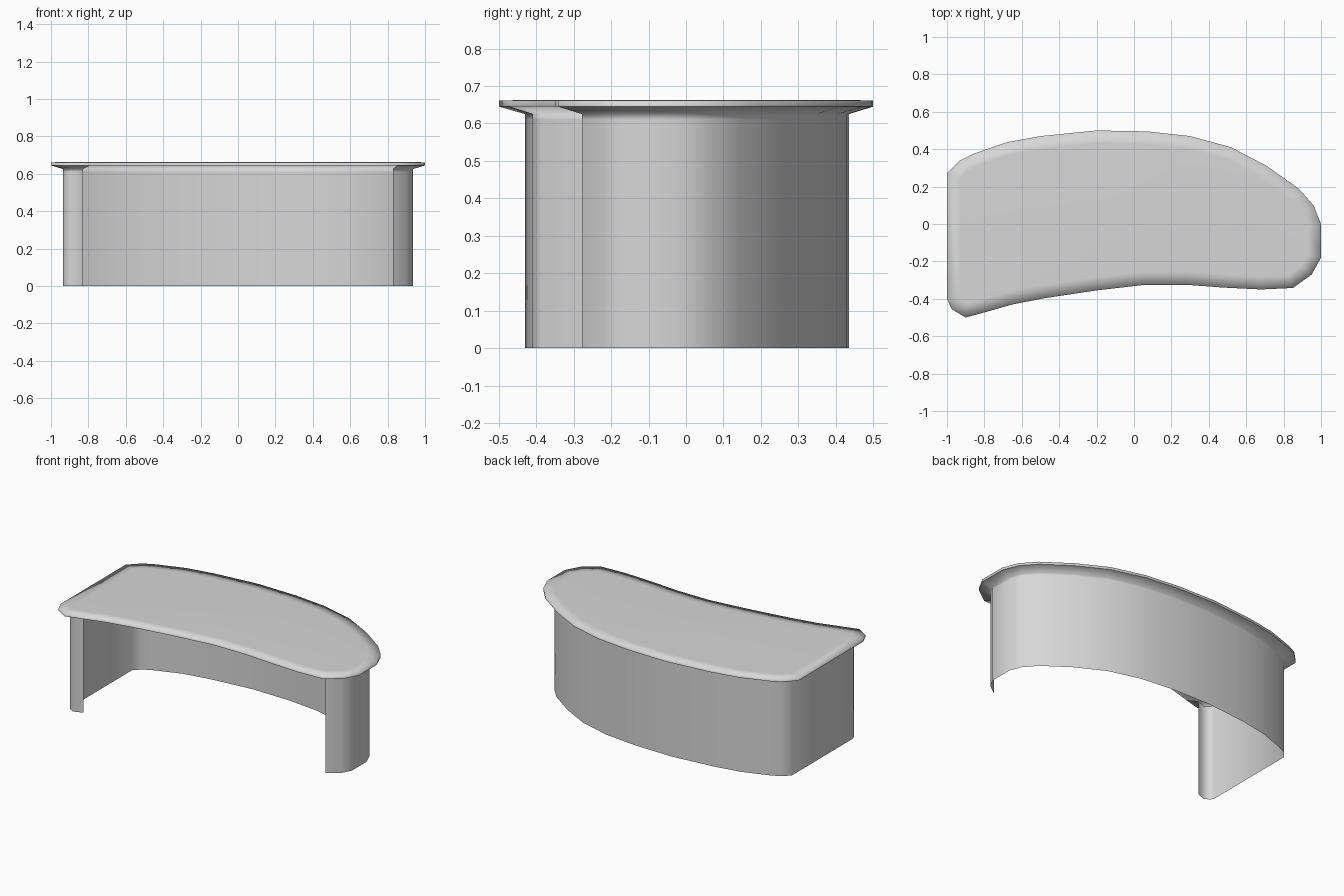
import bpy
import bmesh
from mathutils import Vector

cube = bpy.data.objects.get("Cube")
if cube:
    bpy.data.objects.remove(cube, do_unlink=True)

# One light grey finish for the whole counter
grey = bpy.data.materials.new("light grey")
grey.use_nodes = True
colour = (0.68, 0.68, 0.68, 1)
grey.diffuse_color = colour
grey.node_tree.nodes["Principled BSDF"].inputs["Base Color"].default_value = colour

# Counter outline, clockwise: left end, back curve, right end, front edge
back = [(-1, -.4), (-1, .27), (-.93, .34), (-.86, .375), (-.68, .437), (-.5, .47),
        (-.2, .5), (.07, .495), (.3, .47), (.52, .41), (.71, .31), (.88, .19),
        (.96, .1), (1, 0), (1, -.18), (.95, -.27), (.85, -.342)]
front = [(.68, -.35), (.48, -.34), (.28, -.325), (.06, -.325), (-.2, -.355),
         (-.48, -.397), (-.65, -.43), (-.79, -.47)]
corner = [(-.9, -.5), (-.975, -.455)]
outline = [Vector(p) for p in back + front + corner]


def inset(points, distance):
    """Move a closed clockwise outline inwards with mitred corners."""
    result = []
    for i, p in enumerate(points):
        a = (p - points[i - 1]).normalized()
        b = (points[(i + 1) % len(points)] - p).normalized()
        n1, n2 = Vector((a.y, -a.x)), Vector((b.y, -b.x))
        result.append(p + (n1 + n2) * distance / (1 + n1.dot(n2)))
    return result


def ring(bm, points, z):
    return [bm.verts.new((p.x, p.y, z)) for p in points]


def bridge(bm, rings, closed):
    for lower, upper in zip(rings, rings[1:]):
        n = len(lower)
        for i in range(n if closed else n - 1):
            j = (i + 1) % n
            bm.faces.new((lower[j], lower[i], upper[i], upper[j]))


def finish(bm, name):
    mesh = bpy.data.meshes.new(name)
    bm.to_mesh(mesh)
    bm.free()
    mesh.materials.append(grey)
    mesh.shade_smooth()
    obj = bpy.data.objects.new(name, mesh)
    bpy.context.collection.objects.link(obj)


# Countertop: upright rim and soft-edged top, a thin shell open underneath
bm = bmesh.new()
rings = [ring(bm, outline, .645), ring(bm, outline, .661),
         ring(bm, inset(outline, .07), .663)]
bridge(bm, rings, True)
bm.faces.new(reversed(rings[-1]))
finish(bm, "countertop")

# Thin wall: front lip, left end, back and right end, flaring out to the rim
inner = inset(outline, .065)
path = [Vector((-.83, -.408))] + inner[-2:] + inner[:len(back)]
flare = outline[-3:] + outline[:len(back)]
bm = bmesh.new()
bridge(bm, [ring(bm, path, 0), ring(bm, path, .61), ring(bm, path, .625),
            ring(bm, flare, .645)], False)
finish(bm, "counter_wall")
